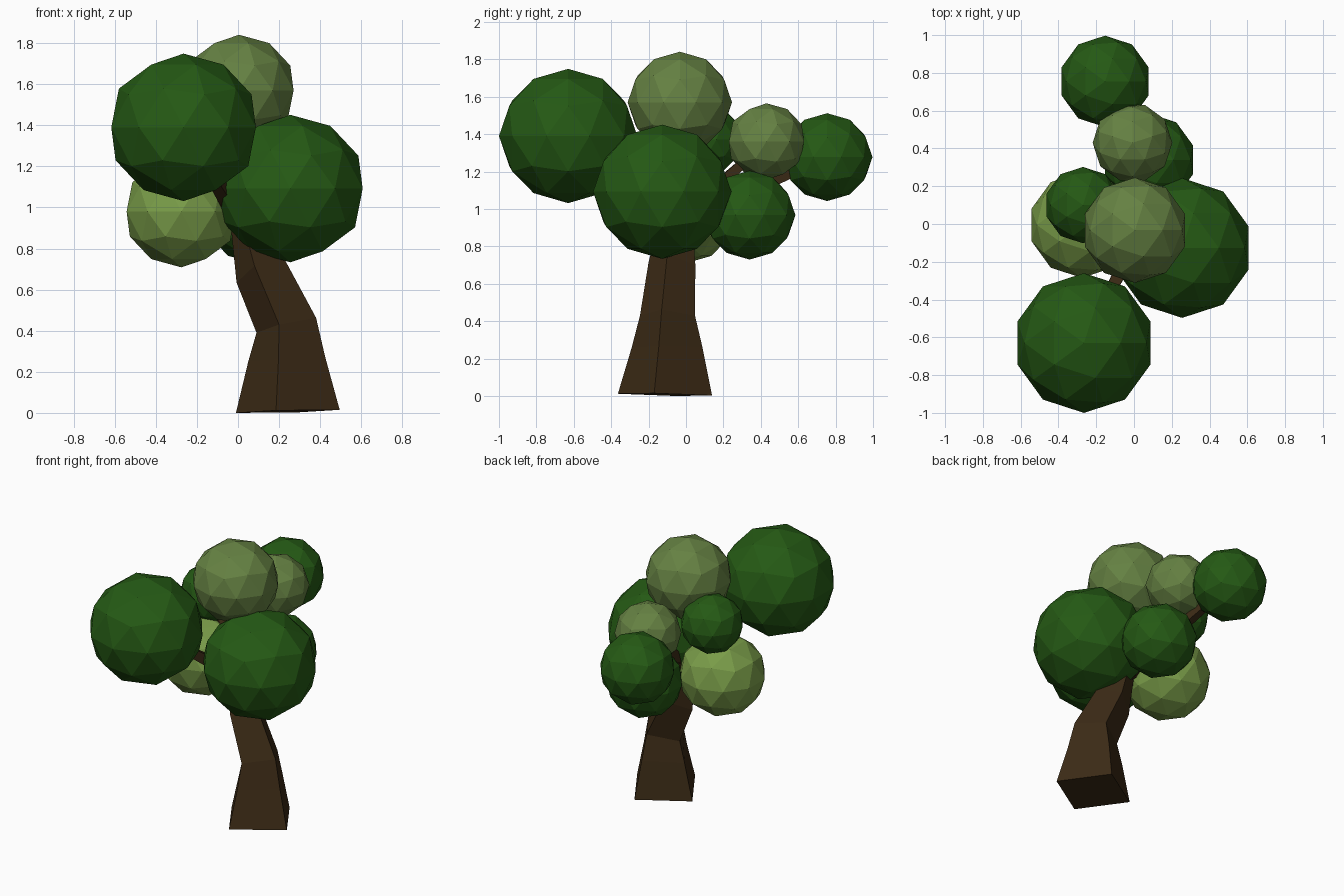
import bpy, bmesh
from math import radians, cos, sin, pi
from mathutils import Vector, Matrix

if "Cube" in bpy.data.objects:
    bpy.data.objects.remove(bpy.data.objects["Cube"])


def material(name, rgb):
    m = bpy.data.materials.new(name)
    m.diffuse_color = (*rgb, 1)
    m.use_nodes = True
    m.node_tree.nodes["Principled BSDF"].inputs["Base Color"].default_value = m.diffuse_color
    return m


BARK = material("bark", (0.045, 0.024, 0.008))
DARK = material("dark_leaf", (0.018, 0.1, 0.007))
LIGHT = material("light_leaf", (0.19, 0.33, 0.065))
OLIVE = material("olive_leaf", (0.13, 0.22, 0.055))


def finish(bm, name, mat):
    bmesh.ops.recalc_face_normals(bm, faces=bm.faces)
    me = bpy.data.meshes.new(name)
    bm.to_mesh(me)
    bm.free()
    me.materials.append(mat)
    ob = bpy.data.objects.new(name, me)
    bpy.context.collection.objects.link(ob)
    return ob


def loft(name, rings):
    """Skin a stack of four-cornered rings and cap both ends."""
    bm = bmesh.new()
    loops = [[bm.verts.new(p) for p in ring] for ring in rings]
    for a, b in zip(loops, loops[1:]):
        for i in range(4):
            j = (i + 1) % 4
            bm.faces.new((a[i], a[j], b[j], b[i]))
    bm.faces.new(loops[0][::-1])
    bm.faces.new(loops[-1])
    return finish(bm, name, BARK)


def branch(name, start, end, r0, r1):
    """Tapered square branch between two points."""
    start, end = Vector(start), Vector(end)
    q = (end - start).to_track_quat('Z', 'Y')
    rings = []
    for c, r in ((start, r0), (end, r1)):
        rings.append([c + q @ Vector((r * cos(pi / 4 + k * pi / 2),
                                      r * sin(pi / 4 + k * pi / 2), 0)) for k in range(4)])
    loft(name, rings)


def foliage(name, centre, r, mat, turn=0):
    """Faceted leaf ball, slightly squashed."""
    bm = bmesh.new()
    bmesh.ops.create_icosphere(bm, subdivisions=2, radius=r)
    bmesh.ops.transform(bm, verts=bm.verts, matrix=Matrix.Translation(centre)
                        @ Matrix.Diagonal((1, 1, 0.97, 1))
                        @ Matrix.Rotation(radians(turn), 4, 'Z'))
    finish(bm, name, mat)


# Leaning, kinked trunk: corners run left, front, right, back
loft("trunk", [
    [(-0.01, -0.055, 0), (0.185, -0.364, 0.012), (0.495, -0.17, 0.015), (0.30, 0.139, 0.003)],
    [(0.05, -0.056, 0.25), (0.197, -0.29, 0.26), (0.425, -0.145, 0.27), (0.28, 0.088, 0.26)],
    [(0.09, -0.06, 0.39), (0.20, -0.246, 0.43), (0.38, -0.13, 0.463), (0.27, 0.048, 0.43)],
    [(-0.007, -0.06, 0.634), (0.08, -0.20, 0.716), (0.22, -0.10, 0.76), (0.14, 0.05, 0.70)],
    [(-0.04, -0.04, 0.96), (0.01, -0.13, 0.98), (0.10, -0.07, 1.0), (0.05, 0.03, 0.98)],
])

# Leaf balls
BALLS = [
    ("front_foliage", (-0.265, -0.63, 1.39), 0.37, DARK, 0),
    ("right_foliage", (0.255, -0.127, 1.092), 0.37, DARK, 0),
    ("lower_left_foliage", (-0.276, -0.005, 0.98), 0.28, LIGHT, 0),
    ("left_foliage", (-0.27, 0.10, 1.37), 0.202, DARK, 0),
    ("top_foliage", (0.005, -0.033, 1.57), 0.279, OLIVE, 0),
    ("upper_back_foliage", (-0.008, 0.43, 1.36), 0.211, OLIVE, 90),
    ("far_back_foliage", (-0.153, 0.755, 1.277), 0.242, DARK, 0),
    ("lower_back_foliage", (0.08, 0.34, 0.967), 0.245, DARK, 0),
]
for ball in BALLS:
    foliage(*ball)

# Branches reaching from the trunk into each leaf ball
for name, centre, r, _, _ in BALLS:
    start = Vector((0.03, -0.05, 0.92))
    end = start.lerp(Vector(centre), 0.85)
    branch(name.replace("foliage", "branch"), start, end, 0.06, 0.03)
